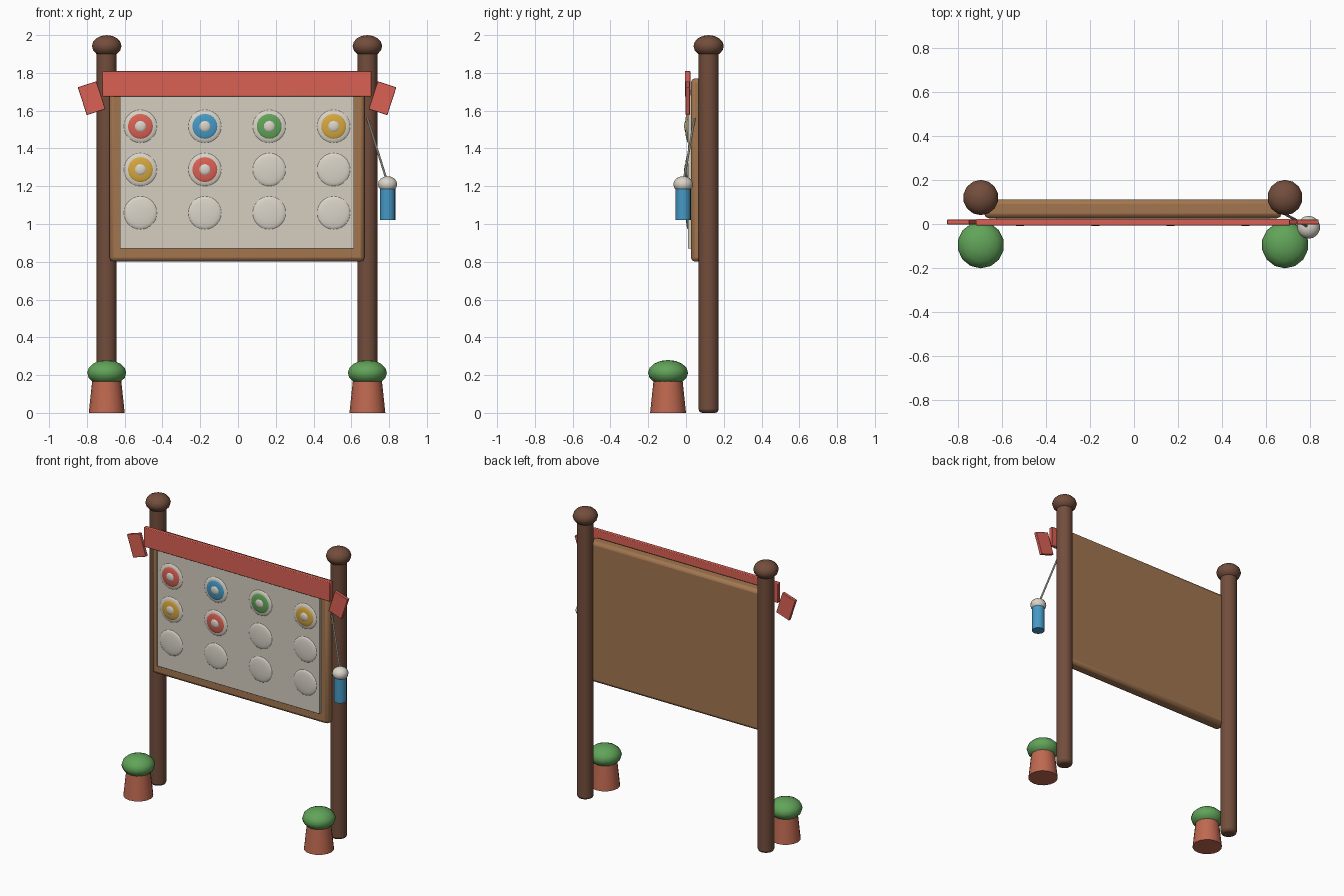
import bpy
import bmesh
import math
from mathutils import Matrix, Vector

cube = bpy.data.objects.get("Cube")
if cube:
    bpy.data.objects.remove(cube, do_unlink=True)


def material(name, r, g, b):
    m = bpy.data.materials.new(name)
    m.use_nodes = True
    m.diffuse_color = (r, g, b, 1)
    m.node_tree.nodes["Principled BSDF"].inputs["Base Color"].default_value = (r, g, b, 1)
    return m


DARK_WOOD = material("dark wood", 0.17, 0.075, 0.045)
LIGHT_WOOD = material("light wood", 0.36, 0.18, 0.08)
PAPER = material("paper", 0.67, 0.62, 0.53)
CREAM = material("cream", 0.70, 0.66, 0.58)
RED = material("red", 0.70, 0.12, 0.09)
BLUE = material("blue", 0.06, 0.32, 0.56)
GREEN = material("leaf green", 0.12, 0.37, 0.10)
YELLOW = material("yellow", 0.67, 0.39, 0.05)
CLAY = material("clay", 0.52, 0.14, 0.08)


def finish(name, bm, mat, bevel=0, segments=2):
    mesh = bpy.data.meshes.new(name)
    bm.to_mesh(mesh)
    bm.free()
    mesh.materials.append(mat)
    obj = bpy.data.objects.new(name, mesh)
    bpy.context.collection.objects.link(obj)
    if bevel:
        mod = obj.modifiers.new("soft edges", "BEVEL")
        mod.width = bevel
        mod.segments = segments
        mod.limit_method = "ANGLE"
        mod.angle_limit = math.radians(40)
    bpy.ops.object.select_all(action="DESELECT")
    obj.select_set(True)
    bpy.context.view_layer.objects.active = obj
    bpy.ops.object.shade_smooth_by_angle(angle=math.radians(40))
    return obj


def box(name, mat, center, size, bevel=0, tilt=0):
    bm = bmesh.new()
    bmesh.ops.create_cube(bm, size=1, matrix=Matrix.Translation(center)
                          @ Matrix.Rotation(tilt, 4, "Y") @ Matrix.Diagonal((*size, 1)))
    return finish(name, bm, mat, bevel)


def ball(name, mat, center, radii, sides=14, rings=8, axis_turn=0):
    bm = bmesh.new()
    bmesh.ops.create_uvsphere(bm, u_segments=sides, v_segments=rings, radius=1,
                              matrix=Matrix.Translation(center) @ Matrix.Diagonal((*radii, 1))
                              @ Matrix.Rotation(axis_turn, 4, "X"))
    return finish(name, bm, mat)


def rod(name, mat, start, end, r1, r2, sides=16, bevel=0):
    a, b = Vector(start), Vector(end)
    bm = bmesh.new()
    bmesh.ops.create_cone(bm, cap_ends=True, segments=sides, radius1=r1, radius2=r2,
                          depth=(b - a).length,
                          matrix=Matrix.Translation((a + b) / 2)
                          @ (b - a).to_track_quat("Z", "Y").to_matrix().to_4x4())
    return finish(name, bm, mat, bevel)


MID = -0.005  # centre line of the board

# Posts, caps, potted bushes and ribbon tails on both sides
for side, label in ((-1, "right"), (1, "left")):
    x = MID + side * 0.69
    rod(label + "_post", DARK_WOOD, (x, 0.12, 0), (x, 0.12, 1.93), 0.053, 0.053, bevel=0.018)
    ball(label + "_post_cap", DARK_WOOD, (x, 0.12, 1.942), (0.08, 0.08, 0.058))
    rod(label + "_pot", CLAY, (x, -0.095, 0), (x, -0.095, 0.17), 0.095, 0.077)
    ball(label + "_bush", GREEN, (x, -0.095, 0.212), (0.106, 0.106, 0.068))
    box(label + "_ribbon_tail", RED, (MID + side * 0.77, 0.009, 1.666), (0.104, 0.022, 0.155),
        bevel=0.003, tilt=side * math.radians(18))

# Board, sheet and header
box("backboard", LIGHT_WOOD, (MID, 0.069, 1.286), (1.35, 0.086, 0.97), bevel=0.022)
box("sheet", PAPER, (MID, 0.022, 1.29), (1.24, 0.024, 0.84), bevel=0.002)
box("header_banner", RED, (MID, 0.008, 1.743), (1.424, 0.029, 0.135), bevel=0.004)

# Grid of round badges; the first six carry a coloured dome with a pale hub
filled = [RED, BLUE, GREEN, YELLOW, YELLOW, RED]
quarter = math.pi / 2
for i in range(12):
    row, col = divmod(i, 4)
    x = MID + (col - 1.5) * 0.341
    z = 1.517 - row * 0.229
    tag = "_%d" % (i + 1)
    ball("badge" + tag, CREAM, (x, 0.01, z), (0.087, 0.011, 0.087), 28, 10, quarter)
    if i < len(filled):
        ball("badge_colour" + tag, filled[i], (x, 0.006, z), (0.069, 0.011, 0.069), 24, 10, quarter)
        ball("badge_hub" + tag, CREAM, (x, 0.0, z), (0.033, 0.010, 0.033), 10, 6, quarter)

# Hanging marker on a string
rod("marker_string", CREAM, (0.685, 0.045, 1.56), (0.788, -0.012, 1.23), 0.006, 0.006, 8)
rod("marker_body", BLUE, (0.792, -0.015, 1.02), (0.792, -0.015, 1.2), 0.041, 0.041)
ball("marker_cap", CREAM, (0.792, -0.015, 1.21), (0.052, 0.052, 0.043))
